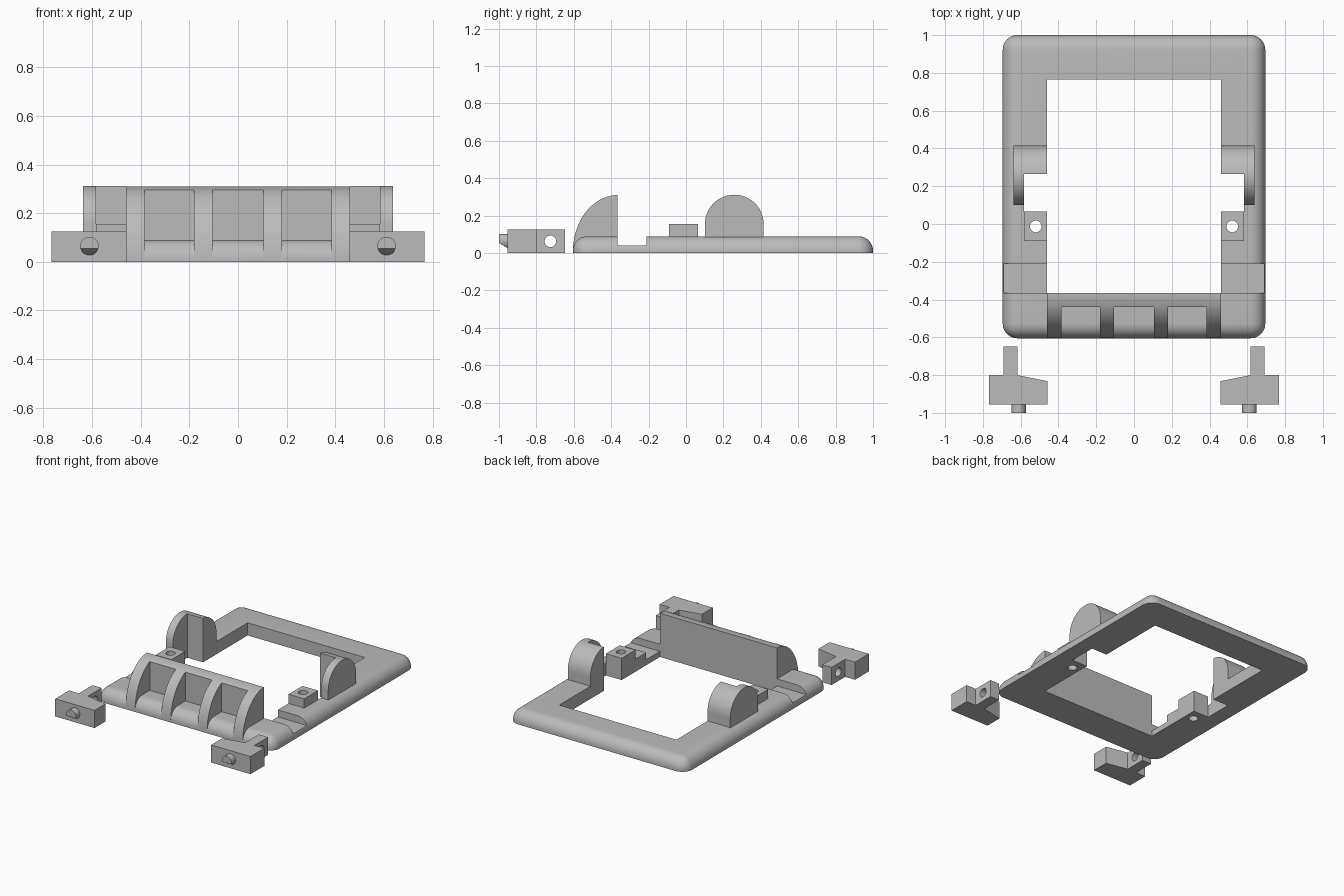
import bpy, bmesh, math
from mathutils import Vector

if "Cube" in bpy.data.objects:
    bpy.data.objects.remove(bpy.data.objects["Cube"], do_unlink=True)

grey = bpy.data.materials.new("plain grey")
grey.use_nodes = True
COLOUR = (0.5, 0.5, 0.5, 1)
grey.diffuse_color = COLOUR
grey.node_tree.nodes["Principled BSDF"].inputs["Base Color"].default_value = COLOUR


def finish(name, bm):
    bmesh.ops.recalc_face_normals(bm, faces=bm.faces)
    mesh = bpy.data.meshes.new(name)
    bm.to_mesh(mesh)
    bm.free()
    mesh.materials.append(grey)
    obj = bpy.data.objects.new(name, mesh)
    bpy.context.collection.objects.link(obj)
    return obj


def prism(name, outline, axis, lo, hi):
    """Extrude a 2D outline along x, y or z from lo to hi."""
    def place(a, b, t):
        return {"x": (t, a, b), "y": (a, t, b), "z": (a, b, t)}[axis]
    bm = bmesh.new()
    face = bm.faces.new([bm.verts.new(place(a, b, lo)) for a, b in outline])
    extruded = bmesh.ops.extrude_face_region(bm, geom=[face])["geom"]
    shift = Vector(place(0, 0, hi - lo))
    bmesh.ops.translate(bm, vec=shift, verts=[v for v in extruded if isinstance(v, bmesh.types.BMVert)])
    return finish(name, bm)


def box(name, x, y, z):
    x, y = sorted(x), sorted(y)
    return prism(name, [(x[0], y[0]), (x[1], y[0]), (x[1], y[1]), (x[0], y[1])], "z", *z)


def arc(ca, cb, ra, rb, start, end, steps):
    angles = [math.radians(start + (end - start) * i / steps) for i in range(steps + 1)]
    return [(ca + ra * math.cos(t), cb + rb * math.sin(t)) for t in angles]


def rod(name, a, b, r, axis, lo, hi):
    return prism(name, arc(a, b, r, r, 0, 360, 32)[:-1], axis, lo, hi)


def cut(obj, *cutters):
    bpy.context.view_layer.objects.active = obj
    for cutter in cutters:
        mod = obj.modifiers.new("cut", "BOOLEAN")
        mod.operation, mod.solver, mod.object = "DIFFERENCE", "EXACT", cutter
        bpy.ops.object.modifier_apply(modifier=mod.name)
        bpy.data.objects.remove(cutter, do_unlink=True)


def smooth(obj):
    bpy.ops.object.select_all(action="DESELECT")
    obj.select_set(True)
    bpy.context.view_layer.objects.active = obj
    bpy.ops.object.shade_smooth_by_angle(angle=math.radians(25))


# Frame: slab with rounded corners and top rim
frame = box("frame", (-0.695, 0.695), (-0.605, 1.0), (0, 0.09))
bm = bmesh.new()
bm.from_mesh(frame.data)
rounded = [e for e in bm.edges if max(v.co.z for v in e.verts) > 0.05]
bmesh.ops.bevel(bm, geom=rounded, offset=0.078, offset_type="OFFSET", segments=10,
                profile=0.5, affect="EDGES", clamp_overlap=True)
bm.to_mesh(frame.data)
bm.free()

# Central opening and the notch across both side rails
cut(frame,
    box("opening", (-0.46, 0.46), (-0.365, 0.765), (-1, 1)),
    box("notch", (-1, 1), (-0.365, -0.21), (0.04, 1)))

# Front guard: quarter-ellipse hump with three pockets leaving four fins
guard = prism("front_guard", [(-0.365, 0.005)] + arc(-0.365, 0.005, 0.24, 0.305, 90, 180, 24),
              "x", -0.46, 0.46)
for x0, x1 in ((-0.385, -0.18), (-0.105, 0.105), (0.18, 0.385)):
    cut(guard, box("pocket", (x0, x1), (-1, -0.44), (-1, 1)))
smooth(guard)

for side, s in (("left", 1), ("right", -1)):
    # Slot through the rail beside the ear
    cut(frame, box("slot", (0.4 * s, 0.583 * s), (0.065, 0.265), (-1, 1)))

    # Round-topped ear with its inner front corner removed
    ear = prism(side + "_ear", [(0.415, 0.03), (0.415, 0.155)]
                + arc(0.258, 0.155, 0.157, 0.157, 0, 180, 32)[1:] + [(0.101, 0.03)],
                "x", 0.46 * s, 0.638 * s)
    cut(ear, box("ear_step", (0.4 * s, 0.583 * s), (0, 0.265), (-1, 1)))
    smooth(ear)

    # Drilled mounting block
    block = box(side + "_mount_block", (0.46 * s, 0.583 * s), (-0.09, 0.065), (0.03, 0.155))
    for part in (block, frame):
        cut(part, rod("bore", 0.52 * s, -0.013, 0.031, "z", -1, 1))
    smooth(block)

    # Loose latch: tapered head with a drilled stem
    plan = [(0.458, -0.955), (0.767, -0.955), (0.767, -0.8), (0.69, -0.8),
            (0.69, -0.648), (0.617, -0.648), (0.617, -0.8), (0.458, -0.832)]
    latch = prism(side + "_latch", [(x * s, y) for x, y in plan], "z", 0, 0.125)
    cut(latch, rod("stem_bore", -0.725, 0.063, 0.031, "x", 0.4 * s, 1 * s))
    smooth(latch)

    # Latch pin with a sloped underside
    pin = rod(side + "_latch_pin", 0.611 * s, 0.065, 0.038, "y", -1.0, -0.94)
    bm = bmesh.new()
    bm.from_mesh(pin.data)
    bmesh.ops.bisect_plane(bm, geom=bm.verts[:] + bm.edges[:] + bm.faces[:],
                           plane_co=(0, -1.0, 0.054), plane_no=(0, 0.5, 0.866), clear_inner=True)
    bmesh.ops.holes_fill(bm, edges=[e for e in bm.edges if e.is_boundary])
    bmesh.ops.recalc_face_normals(bm, faces=bm.faces)
    bm.to_mesh(pin.data)
    bm.free()
    smooth(pin)

smooth(frame)
